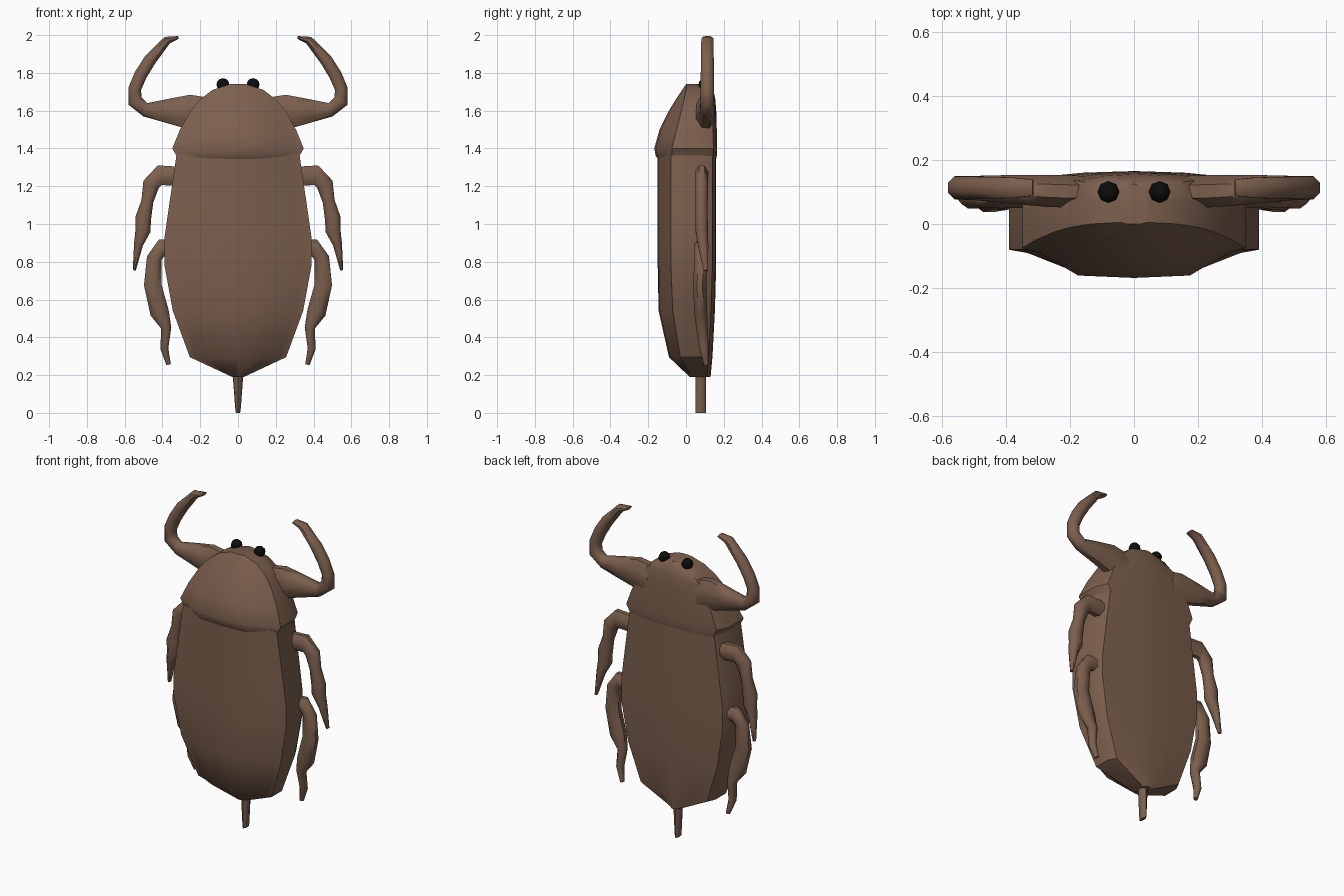
import bpy, bmesh, math
from mathutils import Vector


def material(name, color):
    m = bpy.data.materials.new(name)
    m.diffuse_color = (*color, 1)
    return m


brown = material("brown", (0.2, 0.115, 0.075))
black = material("black", (0.004, 0.004, 0.004))


def loft(name, rings, angle=40, mirror=False):
    """Skin a list of equal-sized rings, capping both ends."""
    bm = bmesh.new()
    loops = [[bm.verts.new(p) for p in r] for r in rings]
    n = len(loops[0])
    for a, b in zip(loops, loops[1:]):
        for i in range(n):
            j = (i + 1) % n
            bm.faces.new((a[i], a[j], b[j], b[i]))
    bm.faces.new(loops[0][::-1])
    bm.faces.new(loops[-1])
    bmesh.ops.recalc_face_normals(bm, faces=bm.faces)
    me = bpy.data.meshes.new(name)
    bm.to_mesh(me)
    bm.free()
    ob = bpy.data.objects.new(name, me)
    bpy.context.collection.objects.link(ob)
    me.materials.append(brown)
    if mirror:
        ob.modifiers.new("mirror", 'MIRROR').use_axis[0] = True
    bpy.ops.object.select_all(action='DESELECT')
    ob.select_set(True)
    bpy.context.view_layer.objects.active = ob
    bpy.ops.object.shade_smooth_by_angle(angle=math.radians(angle))
    return ob


def body_ring(z, w, front, side, back):
    """Domed shell in front, upright flanks, shallow belly behind."""
    half = [(0.5 * w, front + 0.08 * (side - front)),
            (0.85 * w, front + 0.85 * (side - front)),
            (w, side), (w, 0.07),
            (0.9 * w, back - 0.02), (0.45 * w, back - 0.005)]
    pts = [(0, front)] + half + [(0, back)] + [(-x, y) for x, y in half[::-1]]
    return [(x, y, z) for x, y in pts]


# abdomen: z, half width, front, flank edge, back
loft("abdomen", [body_ring(*r) for r in [
    (0.19, 0.03, 0.02, 0.03, 0.13), (0.295, 0.255, -0.09, -0.03, 0.14),
    (0.54, 0.345, -0.145, -0.07, 0.153), (0.785, 0.39, -0.15, -0.08, 0.16),
    (0.92, 0.39, -0.15, -0.08, 0.16), (1.13, 0.36, -0.15, -0.08, 0.16),
    (1.37, 0.325, -0.15, -0.08, 0.16)]])

# head and neck shield
loft("head_shield", [body_ring(*r) for r in [
    (1.345, 0.32, -0.15, -0.075, 0.16), (1.36, 0.325, -0.16, -0.075, 0.163),
    (1.4, 0.348, -0.168, -0.075, 0.165), (1.5, 0.307, -0.14, -0.05, 0.163),
    (1.6, 0.25, -0.09, -0.025, 0.16), (1.66, 0.2, -0.053, -0.01, 0.155),
    (1.71, 0.135, -0.02, 0.0, 0.145), (1.74, 0.045, 0.0, 0.005, 0.125)]])


def limb(name, path):
    """Eight-sided limb along (x, z, half width, y, half depth), mirrored."""
    rings = []
    for i, (x, z, w, y, d) in enumerate(path):
        a, b = path[max(i - 1, 0)], path[min(i + 1, len(path) - 1)]
        t = Vector((b[0] - a[0], b[1] - a[1])).normalized()
        ring = []
        for k in range(8):
            u = math.tau * (k + 0.5) / 8
            c, s = math.cos(u) / 0.924, math.sin(u) / 0.924
            ring.append((x - t.y * w * c, y + d * s, z + t.x * w * c))
        rings.append(ring)
    loft(name, rings, 50, True)


# grasping front legs
limb("front_leg", [
    (0.17, 1.57, 0.10, 0.10, 0.05), (0.265, 1.595, 0.09, 0.103, 0.05),
    (0.37, 1.598, 0.065, 0.108, 0.045), (0.49, 1.605, 0.037, 0.112, 0.038),
    (0.545, 1.65, 0.04, 0.113, 0.036), (0.547, 1.715, 0.034, 0.113, 0.035),
    (0.515, 1.79, 0.034, 0.113, 0.035), (0.465, 1.87, 0.033, 0.113, 0.034),
    (0.375, 1.973, 0.022, 0.113, 0.032), (0.315, 1.988, 0.007, 0.113, 0.025)])

# middle legs
limb("middle_leg", [
    (0.25, 1.25, 0.05, 0.085, 0.035), (0.415, 1.258, 0.053, 0.083, 0.034),
    (0.46, 1.21, 0.045, 0.083, 0.033), (0.48, 1.12, 0.032, 0.082, 0.033),
    (0.502, 1.03, 0.042, 0.082, 0.033), (0.503, 0.965, 0.04, 0.083, 0.033),
    (0.527, 0.89, 0.024, 0.09, 0.028), (0.549, 0.755, 0.008, 0.105, 0.012)])

# hind legs
limb("hind_leg", [
    (0.27, 0.87, 0.045, 0.08, 0.035), (0.405, 0.873, 0.047, 0.08, 0.034),
    (0.443, 0.82, 0.04, 0.078, 0.034), (0.452, 0.68, 0.046, 0.073, 0.035),
    (0.415, 0.53, 0.05, 0.078, 0.034), (0.38, 0.45, 0.027, 0.085, 0.03),
    (0.39, 0.34, 0.021, 0.095, 0.025), (0.367, 0.255, 0.012, 0.107, 0.013)])

# breathing tail
loft("tail", [[(w * math.cos(math.tau * k / 8), 0.078 + 0.028 * math.sin(math.tau * k / 8), z)
               for k in range(8)]
              for z, w in [(0.0, 0.011), (0.025, 0.015), (0.23, 0.03)]], 50)

# eyes
for side, sx in (("left", -1), ("right", 1)):
    bpy.ops.mesh.primitive_uv_sphere_add(segments=8, ring_count=6, radius=0.034,
                                         location=(sx * 0.08, 0.1, 1.738))
    eye = bpy.context.object
    eye.name = side + "_eye"
    eye.data.materials.append(black)
    bpy.ops.object.shade_smooth()
